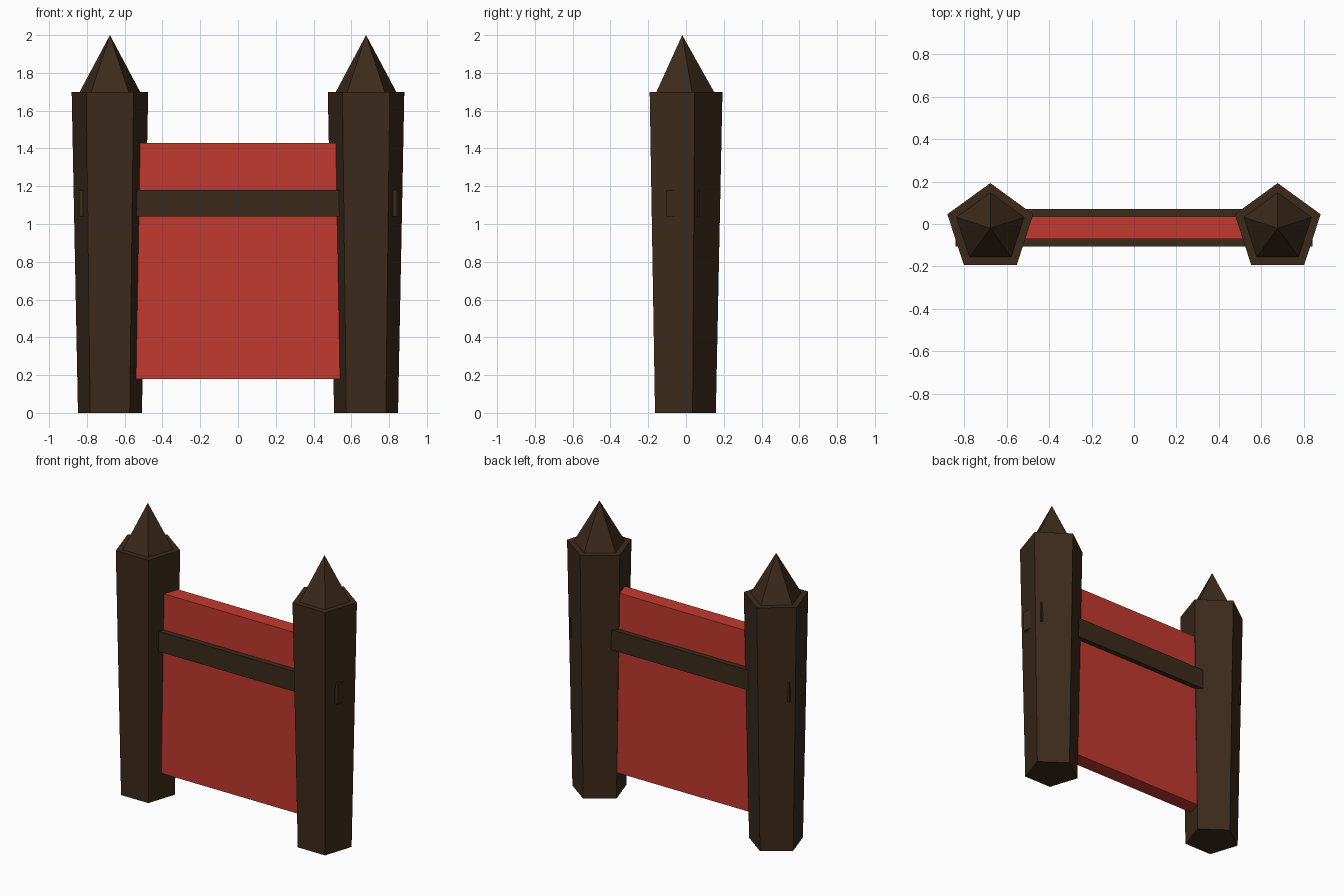
import bpy, bmesh
from math import sin, cos, tau

if "Cube" in bpy.data.objects:
    bpy.data.objects.remove(bpy.data.objects["Cube"])


def material(name, rgb):
    m = bpy.data.materials.new(name)
    m.diffuse_color = (*rgb, 1)
    m.use_nodes = True
    m.node_tree.nodes["Principled BSDF"].inputs["Base Color"].default_value = m.diffuse_color
    return m


wood = material("dark_wood", (0.045, 0.023, 0.011))
red = material("red_panel", (0.54, 0.041, 0.029))


def finish(name, bm, mat):
    bmesh.ops.recalc_face_normals(bm, faces=bm.faces)
    me = bpy.data.meshes.new(name)
    bm.to_mesh(me)
    bm.free()
    me.materials.append(mat)
    ob = bpy.data.objects.new(name, me)
    bpy.context.collection.objects.link(ob)
    return ob


def pentagon(bm, x, y, z, r):
    # One corner points to the back (+y)
    return [bm.verts.new((x + r * sin(i * tau / 5), y + r * cos(i * tau / 5), z))
            for i in range(5)]


def tapered_post(name, x, y, z0, z1, r0, r1, mat):
    bm = bmesh.new()
    low = pentagon(bm, x, y, z0, r0)
    high = pentagon(bm, x, y, z1, r1) if r1 else [bm.verts.new((x, y, z1))] * 5
    bm.faces.new(low)
    if r1:
        bm.faces.new(high)
    for i in range(5):
        j = (i + 1) % 5
        side = [low[i], low[j], high[j], high[i]]
        bm.faces.new(side if r1 else side[:3])
    return finish(name, bm, mat)


def box(name, lo, hi, mat):
    bm = bmesh.new()
    bmesh.ops.create_cube(bm, size=1)
    for v in bm.verts:
        v.co = [(a + b) / 2 + c * (b - a) for a, b, c in zip(lo, hi, v.co)]
    return finish(name, bm, mat)


# Two posts, wider at the top, each with a pointed cap
for side, x in (("left", -0.678), ("right", 0.678)):
    tapered_post(side + "_post", x, -0.02, 0, 1.7, 0.178, 0.213, wood)
    tapered_post(side + "_post_point", x, -0.02, 1.7, 2.0, 0.168, 0, wood)

# Red panel between the posts
box("panel", (-0.66, -0.07, 0.18), (0.66, 0.035, 1.43), red)

# Crossbar running through panel and posts
box("crossbar", (-0.843, -0.107, 1.04), (0.843, 0.07, 1.18), wood)
